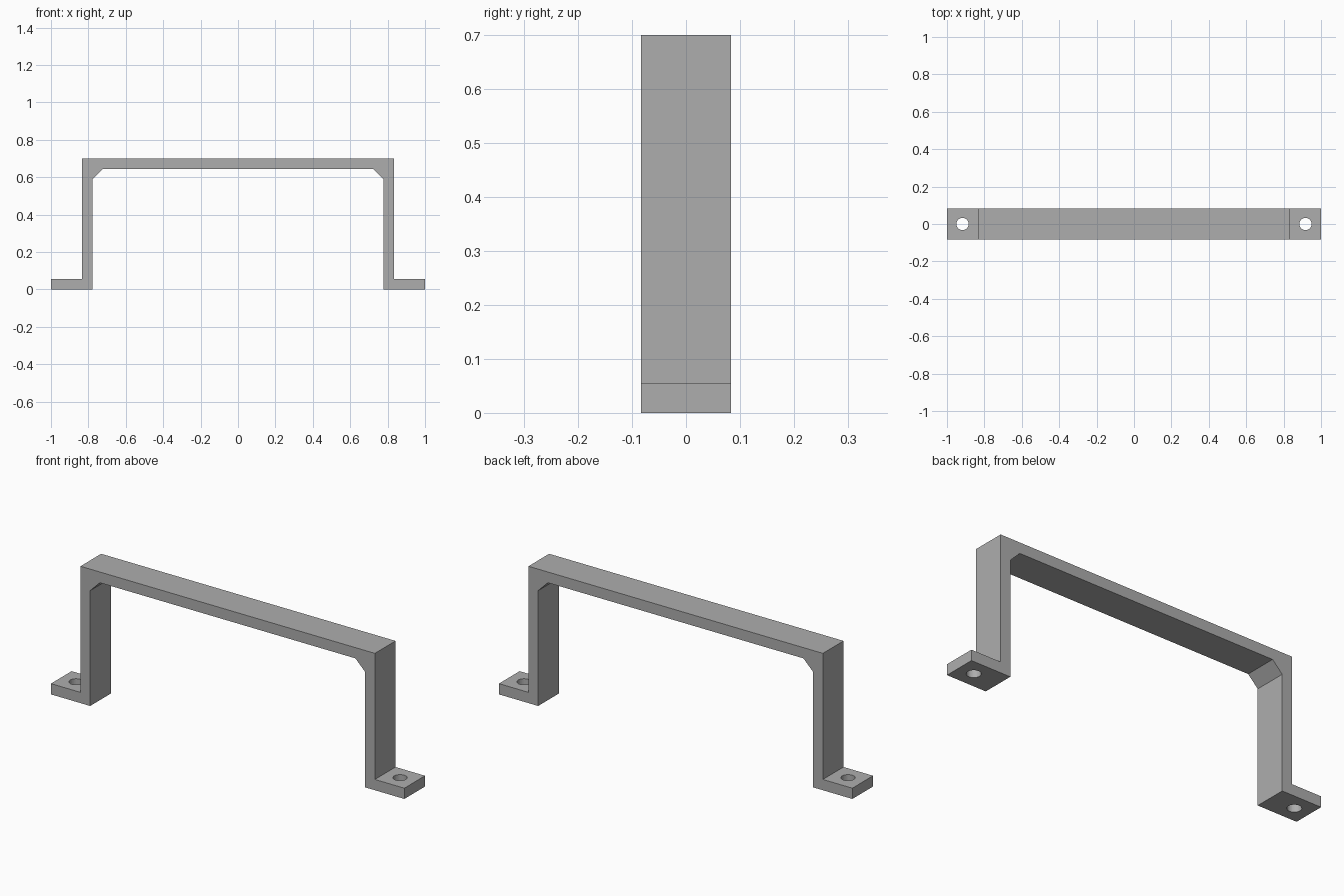
import bpy
import bmesh

cube = bpy.data.objects.get("Cube")
if cube:
    bpy.data.objects.remove(cube, do_unlink=True)

HEIGHT, DEPTH = 0.70, 0.167
THICK = 0.055        # wall thickness, also the size of the inner chamfer
LEG_OUT = 0.833      # outer face of each leg
LEG_IN = LEG_OUT - THICK
HOLE_X, HOLE_R = 0.917, 0.033

grey = bpy.data.materials.new("satin grey")
grey.use_nodes = True
colour = (0.42, 0.42, 0.42, 1)
grey.diffuse_color = colour
grey.node_tree.nodes["Principled BSDF"].inputs["Base Color"].default_value = colour


def extrude_profile(name, points, depth):
    """Extrude an x-z outline along y, centred on y = 0."""
    bm = bmesh.new()
    face = bm.faces.new([bm.verts.new((x, -depth / 2, z)) for x, z in points])
    out = bmesh.ops.extrude_face_region(bm, geom=[face])
    verts = [g for g in out["geom"] if isinstance(g, bmesh.types.BMVert)]
    bmesh.ops.translate(bm, verts=verts, vec=(0, depth, 0))
    bmesh.ops.recalc_face_normals(bm, faces=bm.faces)
    mesh = bpy.data.meshes.new(name)
    bm.to_mesh(mesh)
    bm.free()
    obj = bpy.data.objects.new(name, mesh)
    bpy.context.collection.objects.link(obj)
    obj.data.materials.append(grey)
    return obj


# Handle: right half outline from the top down and back up the inside, then mirrored
half = [
    (LEG_OUT, HEIGHT),
    (LEG_OUT, THICK),
    (1, THICK),
    (1, 0),
    (LEG_IN, 0),
    (LEG_IN, HEIGHT - 2 * THICK),
    (LEG_IN - THICK, HEIGHT - THICK),
]
outline = half + [(-x, z) for x, z in reversed(half)]
handle = extrude_profile("handle_bracket", outline, DEPTH)

# Screw holes through both feet
for side, x in (("left", HOLE_X), ("right", -HOLE_X)):
    bpy.ops.mesh.primitive_cylinder_add(
        vertices=32, radius=HOLE_R, depth=4 * THICK, location=(x, 0, THICK / 2))
    cutter = bpy.context.object
    cutter.name = side + "_screw_hole_cutter"
    cutter.data.materials.append(grey)
    cutter.hide_render = True
    cutter.hide_set(True)
    cut = handle.modifiers.new(side + "_screw_hole", "BOOLEAN")
    cut.operation = "DIFFERENCE"
    cut.solver = "EXACT"
    cut.object = cutter
